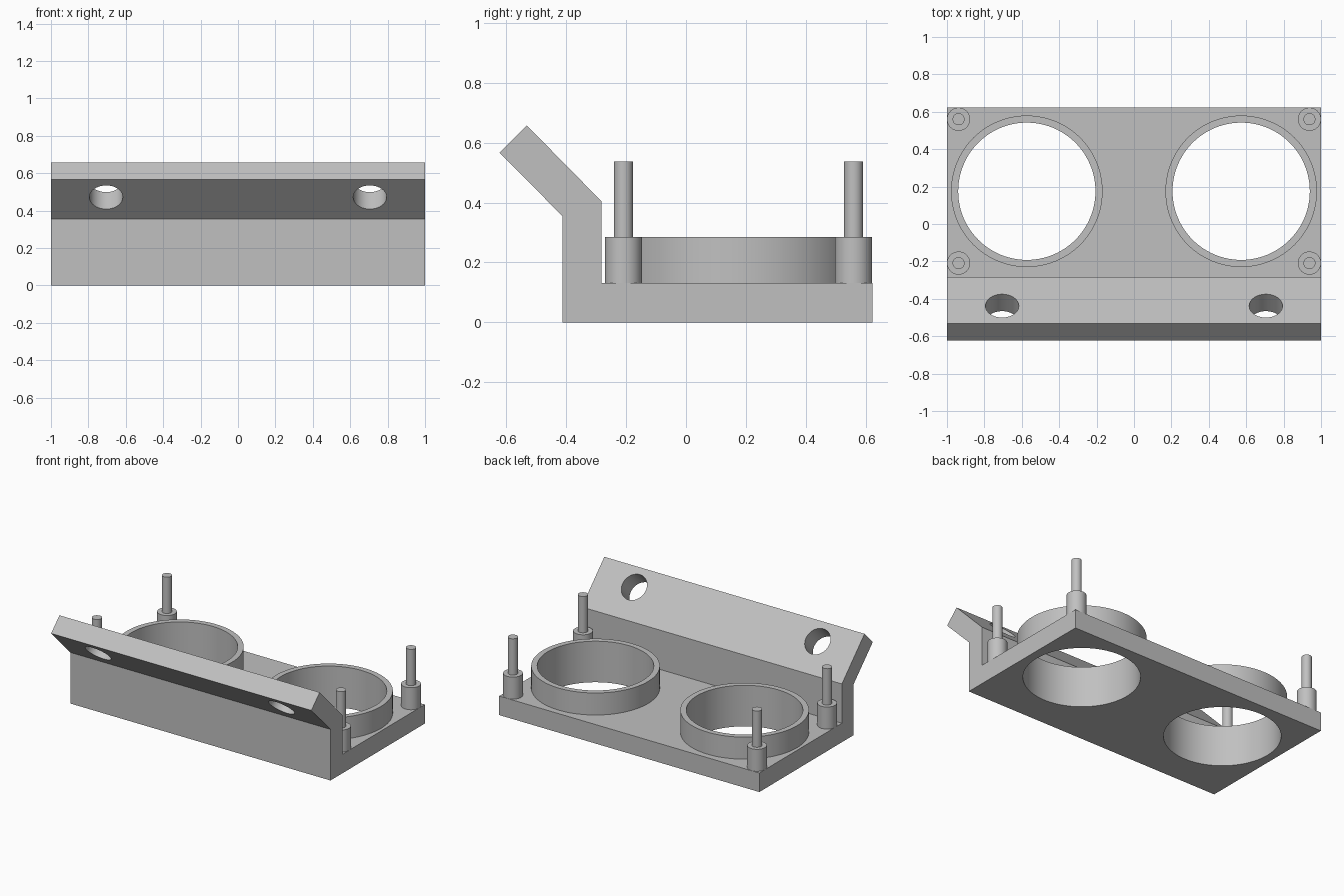
import bpy, bmesh, math
from mathutils import Matrix

cube = bpy.data.objects.get("Cube")
if cube:
    bpy.data.objects.remove(cube, do_unlink=True)

GREY = (0.53, 0.53, 0.53, 1)
grey = bpy.data.materials.new("plain grey")
grey.use_nodes = True
grey.diffuse_color = GREY
grey.node_tree.nodes["Principled BSDF"].inputs["Base Color"].default_value = GREY

PLATE_TOP = 0.132
RING_TOP = 0.285
BORE = 0.367


def finish(name, bm):
    bmesh.ops.recalc_face_normals(bm, faces=bm.faces)
    mesh = bpy.data.meshes.new(name)
    bm.to_mesh(mesh)
    bm.free()
    mesh.materials.append(grey)
    obj = bpy.data.objects.new(name, mesh)
    bpy.context.collection.objects.link(obj)
    return obj


def lathe(name, profile, x, y, steps=96, closed=False):
    """Spin (radius, z) points about a vertical axis at x, y."""
    bm = bmesh.new()
    verts = [bm.verts.new((r, 0, z)) for r, z in profile]
    edges = [bm.edges.new(p) for p in zip(verts, verts[1:])]
    if closed:
        edges.append(bm.edges.new((verts[-1], verts[0])))
    bmesh.ops.spin(bm, geom=verts + edges, cent=(0, 0, 0), axis=(0, 0, 1),
                   angle=math.tau, steps=steps, use_merge=True)
    bmesh.ops.remove_doubles(bm, verts=bm.verts, dist=1e-5)
    bmesh.ops.translate(bm, verts=bm.verts, vec=(x, y, 0))
    return finish(name, bm)


def cutter(name, radius, depth, matrix):
    bm = bmesh.new()
    bmesh.ops.create_cone(bm, cap_ends=True, segments=96, radius1=radius,
                          radius2=radius, depth=depth, matrix=matrix)
    return finish(name, bm)


def smooth(obj):
    bpy.ops.object.select_all(action="DESELECT")
    obj.select_set(True)
    bpy.context.view_layer.objects.active = obj
    bpy.ops.object.shade_smooth_by_angle(angle=math.radians(30))


# Bracket: base plate, upright wall and leaning flange in one profile (y, z)
profile = [(-0.413, 0), (0.623, 0), (0.623, PLATE_TOP), (-0.283, PLATE_TOP),
           (-0.283, 0.405), (-0.532, 0.658), (-0.623, 0.567), (-0.413, 0.355)]
bm = bmesh.new()
side = bm.faces.new([bm.verts.new((-1, y, z)) for y, z in profile])
extruded = bmesh.ops.extrude_face_region(bm, geom=[side])["geom"]
bmesh.ops.translate(bm, vec=(2, 0, 0),
                    verts=[v for v in extruded if isinstance(v, bmesh.types.BMVert)])
bracket = finish("bracket", bm)

# Bores through the plate and screw holes square to the flange
cutters = []
for s in (-1, 1):
    cutters.append(cutter("bore_cutter", BORE, 0.5,
                          Matrix.Translation((s * 0.573, 0.175, 0))))
    cutters.append(cutter("screw_hole_cutter", 0.089, 0.4,
                          Matrix.Translation((s * 0.705, -0.483, 0.517))
                          @ Matrix.Rotation(math.radians(-45), 4, "X")))
bpy.context.view_layer.objects.active = bracket
for c in cutters:
    c.hide_render = True
    mod = bracket.modifiers.new("hole", "BOOLEAN")
    mod.operation = "DIFFERENCE"
    mod.solver = "EXACT"
    mod.object = c
    bpy.ops.object.modifier_apply(modifier=mod.name)
    bpy.data.objects.remove(c, do_unlink=True)
smooth(bracket)

# Raised rings and stepped corner pins
for s, label in ((-1, "right"), (1, "left")):
    smooth(lathe(label + "_ring",
                 [(BORE, PLATE_TOP), (0.405, PLATE_TOP), (0.405, RING_TOP), (BORE, RING_TOP)],
                 s * 0.573, 0.175, closed=True))
    for y, end in ((-0.209, "front"), (0.56, "back")):
        smooth(lathe(f"{end}_{label}_pin",
                     [(0, PLATE_TOP), (0.062, PLATE_TOP), (0.062, RING_TOP),
                      (0.032, RING_TOP), (0.032, 0.537), (0, 0.537)],
                     s * 0.938, y, steps=48))
